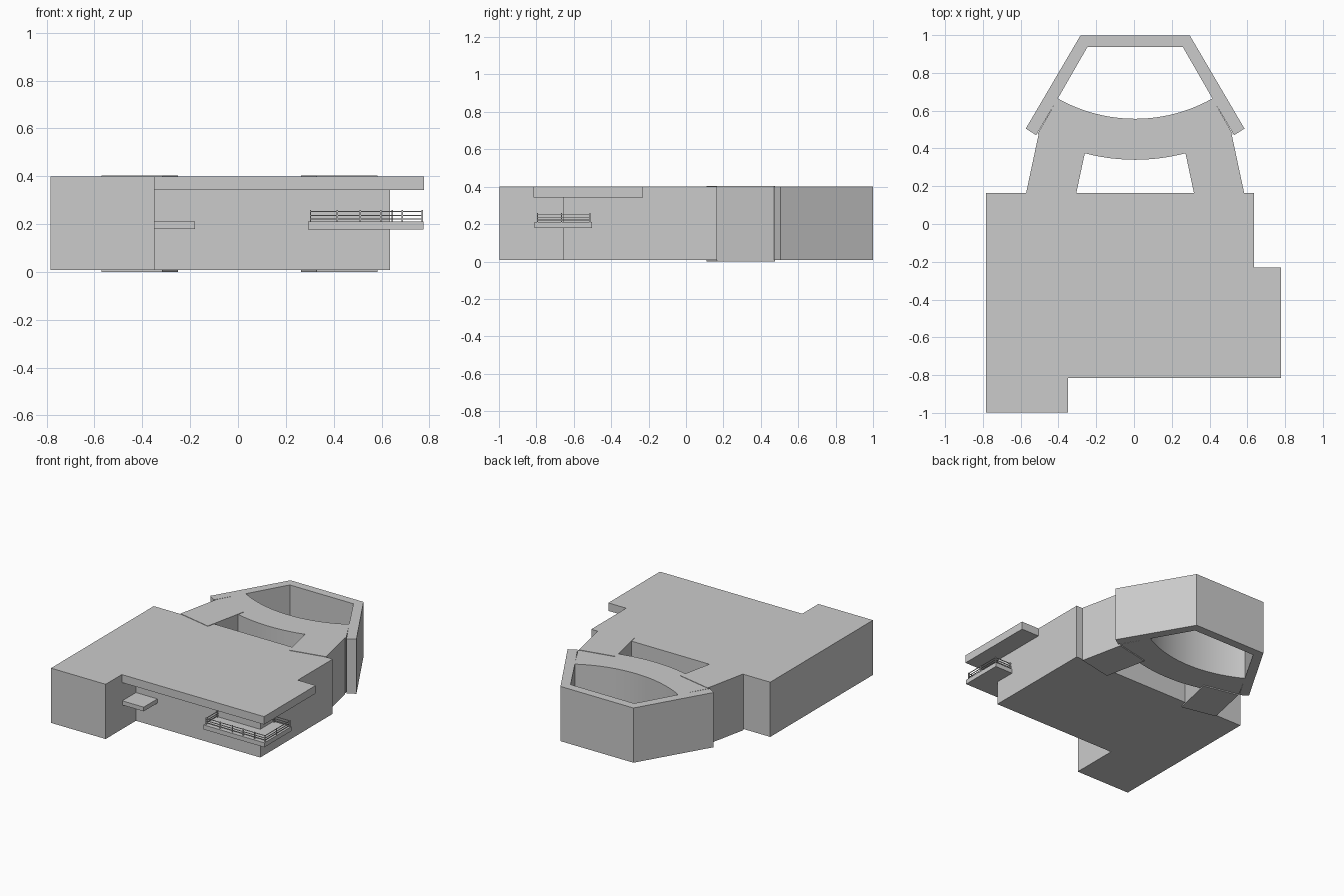
import bpy, bmesh
from math import sin, cos, radians, hypot
from mathutils import Vector

if "Cube" in bpy.data.objects:
    bpy.data.objects.remove(bpy.data.objects["Cube"])


def prism(name, pts, z0, z1):
    """Extrude a flat outline between two heights."""
    bm = bmesh.new()
    face = bm.faces.new([bm.verts.new((x, y, z0)) for x, y in pts])
    top = bmesh.ops.extrude_face_region(bm, geom=[face])
    verts = [v for v in top["geom"] if isinstance(v, bmesh.types.BMVert)]
    bmesh.ops.translate(bm, verts=verts, vec=(0, 0, z1 - z0))
    bmesh.ops.recalc_face_normals(bm, faces=bm.faces)
    me = bpy.data.meshes.new(name)
    bm.to_mesh(me)
    bm.free()
    ob = bpy.data.objects.new(name, me)
    bpy.context.collection.objects.link(ob)
    return ob


def box(name, x0, x1, y0, y1, z0, z1):
    return prism(name, [(x0, y0), (x1, y0), (x1, y1), (x0, y1)], z0, z1)


BASE, TOP = 0.008, 0.4
CX = 0.006            # axis of the rear wing

# Main building: long left block and recessed hall
box("left_block", -0.783, -0.35, -0.998, 0.165, BASE, TOP)
box("hall", -0.35, 0.635, -0.655, 0.165, BASE, TOP)

# Overhanging roof wrapping the front right corner
prism("roof_overhang", [(-0.35, -0.815), (0.777, -0.815), (0.777, -0.23),
                        (0.635, -0.23), (0.635, -0.655), (-0.35, -0.655)], 0.343, TOP)

# Entrance canopy and corner balcony slab
box("entrance_canopy", -0.35, -0.18, -0.81, -0.655, 0.18, 0.21)
prism("balcony_slab", [(0.293, -0.81), (0.776, -0.81), (0.776, -0.503),
                       (0.635, -0.503), (0.635, -0.655), (0.293, -0.655)], 0.178, 0.21)

# Balcony railing: rails along the edge, posts on top of the slab
R = 0.0022
path = [(0.303, -0.655), (0.303, -0.793), (0.77, -0.793), (0.77, -0.513), (0.635, -0.513)]
for i, (a, b) in enumerate(zip(path, path[1:])):
    xs, ys = sorted((a[0], b[0])), sorted((a[1], b[1]))
    for j, z in enumerate((0.222, 0.236, 0.253)):
        box(f"rail_{i}_{j}", xs[0] - R, xs[1] + R, ys[0] - R, ys[1] + R, z - 0.0018, z + 0.0018)
posts = [(x, -0.793) for x in (0.303, 0.415, 0.512, 0.597, 0.687, 0.77)]
posts += [(0.303, -0.665), (0.77, -0.665), (0.77, -0.513), (0.645, -0.513)]
for i, (x, y) in enumerate(posts):
    box(f"rail_post_{i}", x - 0.003, x + 0.003, y - 0.003, y + 0.003, 0.21, 0.258)

# Two slanted link corridors, slightly taller than the rest
for side, s in (("left", -1), ("right", 1)):
    a, b = Vector((0.577, 0.165)), Vector((0.511, 0.475))
    d = (b - a).normalized()
    n = Vector((-d.y, -d.x * -1)) * 0.26
    quad = [a, b, b + n, a + n]
    prism(f"{side}_corridor", [(CX + s * p.x, p.y) for p in quad], 0.0, 0.403)

# Curved band concentric about a point behind the wing
CY, R_IN, R_OUT, HALF, N = 1.389, 0.832, 1.049, 29.5, 24


def arc(r):
    angs = [radians(-HALF + 2 * HALF * k / N) for k in range(N + 1)]
    return [(CX + r * sin(t), CY - r * cos(t)) for t in angs]


band = prism("curved_band", arc(R_OUT) + arc(R_IN)[::-1], BASE, TOP)
for p in band.data.polygons:
    p.use_smooth = abs(p.normal.z) < 0.5
band.data.set_sharp_from_angle(angle=radians(30))

# Angular outer wall around the rear court
half = [(0.524, 0.47), (0.579, 0.505), (0.289, 0.999)]
inner = [(0.252, 0.938), (0.409, 0.665)]
wall = [(CX + x, y) for x, y in half] + [(CX - x, y) for x, y in half[::-1]]
wall += [(CX - x, y) for x, y in inner[::-1]] + [(CX + x, y) for x, y in inner]
prism("court_wall", wall, BASE, TOP)
